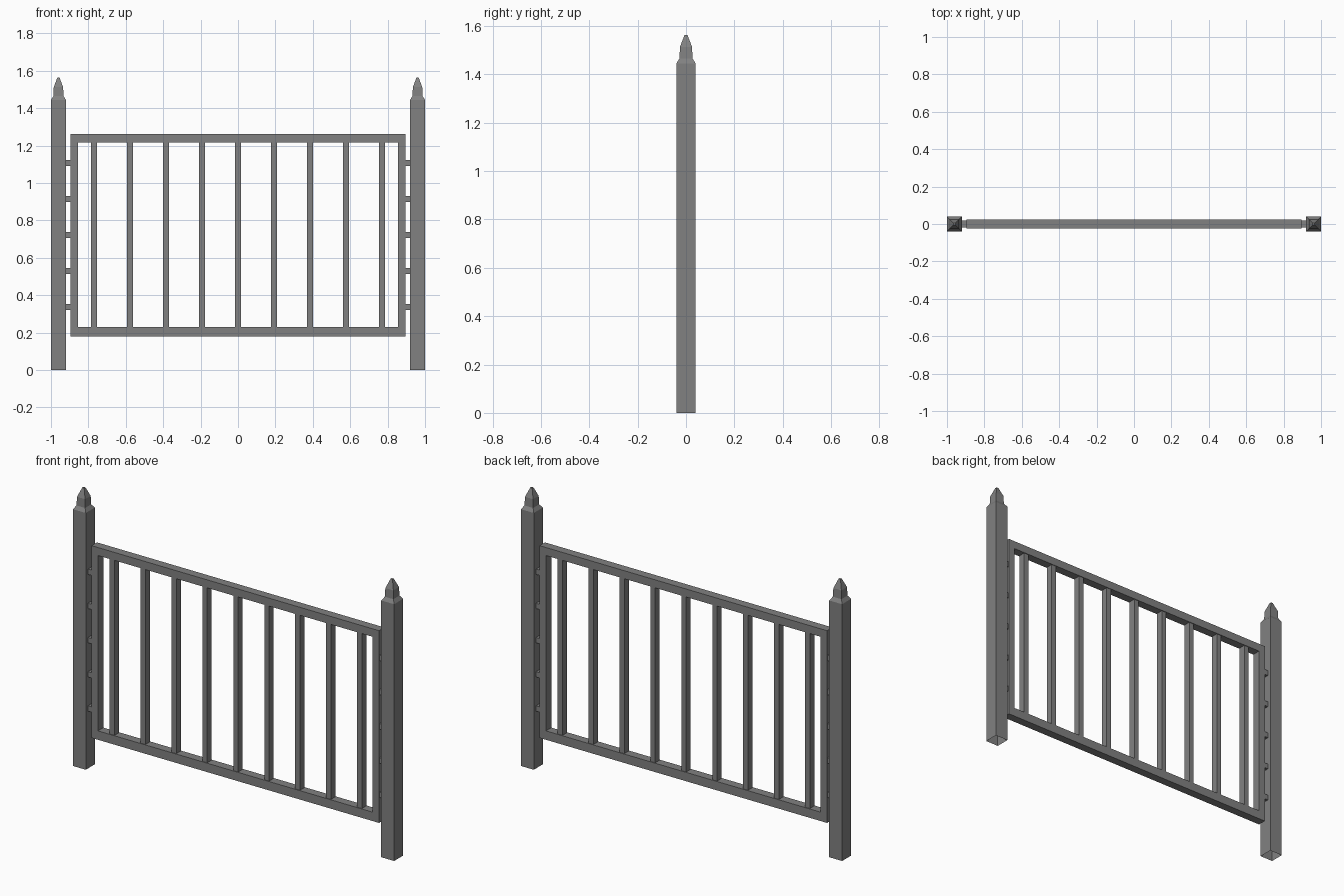
import bpy
import bmesh

cube = bpy.data.objects.get("Cube")
if cube:
    bpy.data.objects.remove(cube, do_unlink=True)

# Single painted-metal colour
metal = bpy.data.materials.new("grey_metal")
metal.use_nodes = True
grey = (0.22, 0.22, 0.22, 1.0)
metal.diffuse_color = grey
metal.node_tree.nodes["Principled BSDF"].inputs["Base Color"].default_value = grey


def finish(name, bm):
    bmesh.ops.recalc_face_normals(bm, faces=bm.faces)
    mesh = bpy.data.meshes.new(name)
    bm.to_mesh(mesh)
    bm.free()
    mesh.materials.append(metal)
    obj = bpy.data.objects.new(name, mesh)
    bpy.context.collection.objects.link(obj)
    return obj


def box(name, x0, x1, z0, z1, half_depth):
    bm = bmesh.new()
    bmesh.ops.create_cube(bm, size=1)
    for v in bm.verts:
        v.co.x = x1 if v.co.x > 0 else x0
        v.co.y = half_depth if v.co.y > 0 else -half_depth
        v.co.z = z1 if v.co.z > 0 else z0
    return finish(name, bm)


def square_post(name, x, profile):
    """Stack square sections (half width, height), capped on top, open below."""
    bm = bmesh.new()
    rings = [[bm.verts.new((x + sx * r, sy * r, z))
              for sx, sy in ((-1, -1), (1, -1), (1, 1), (-1, 1))]
             for r, z in profile]
    for low, high in zip(rings, rings[1:]):
        for i in range(4):
            j = (i + 1) % 4
            bm.faces.new((low[i], low[j], high[j], high[i]))
    bm.faces.new(rings[-1])
    return finish(name, bm)


POST_PROFILE = [(0.04, 0), (0.04, 1.445), (0.027, 1.465),
                (0.025, 1.513), (0.006, 1.563)]
POST_X, POST_INNER = 0.96, 0.92
FRAME_X, STILE_W, FRAME_DEPTH = 0.895, 0.04, 0.024
BOTTOM, BOTTOM_IN, TOP_IN, TOP = 0.18, 0.23, 1.217, 1.262
SPACING, BAR_HALF, BAR_DEPTH = 0.1925, 0.015, 0.02

# Horizontal rails
box("bottom_rail", -FRAME_X, FRAME_X, BOTTOM, BOTTOM_IN, FRAME_DEPTH)
box("top_rail", -FRAME_X, FRAME_X, TOP_IN, TOP, FRAME_DEPTH)

# Posts, frame stiles and the short connectors between them
for side, s in (("left", 1), ("right", -1)):
    square_post(f"{side}_post", s * POST_X, POST_PROFILE)
    a, b = sorted((s * FRAME_X, s * (FRAME_X - STILE_W)))
    box(f"{side}_stile", a, b, BOTTOM_IN, TOP_IN, FRAME_DEPTH)
    a, b = sorted((s * FRAME_X, s * POST_INNER))
    for i in range(5):
        z = 0.337 + i * SPACING
        box(f"{side}_connector_{i + 1}", a, b, z - BAR_HALF, z + BAR_HALF, BAR_DEPTH)

# Upright bars
for i in range(9):
    x = (i - 4) * SPACING
    box(f"upright_bar_{i + 1}", x - BAR_HALF, x + BAR_HALF, BOTTOM_IN, TOP_IN, BAR_DEPTH)
